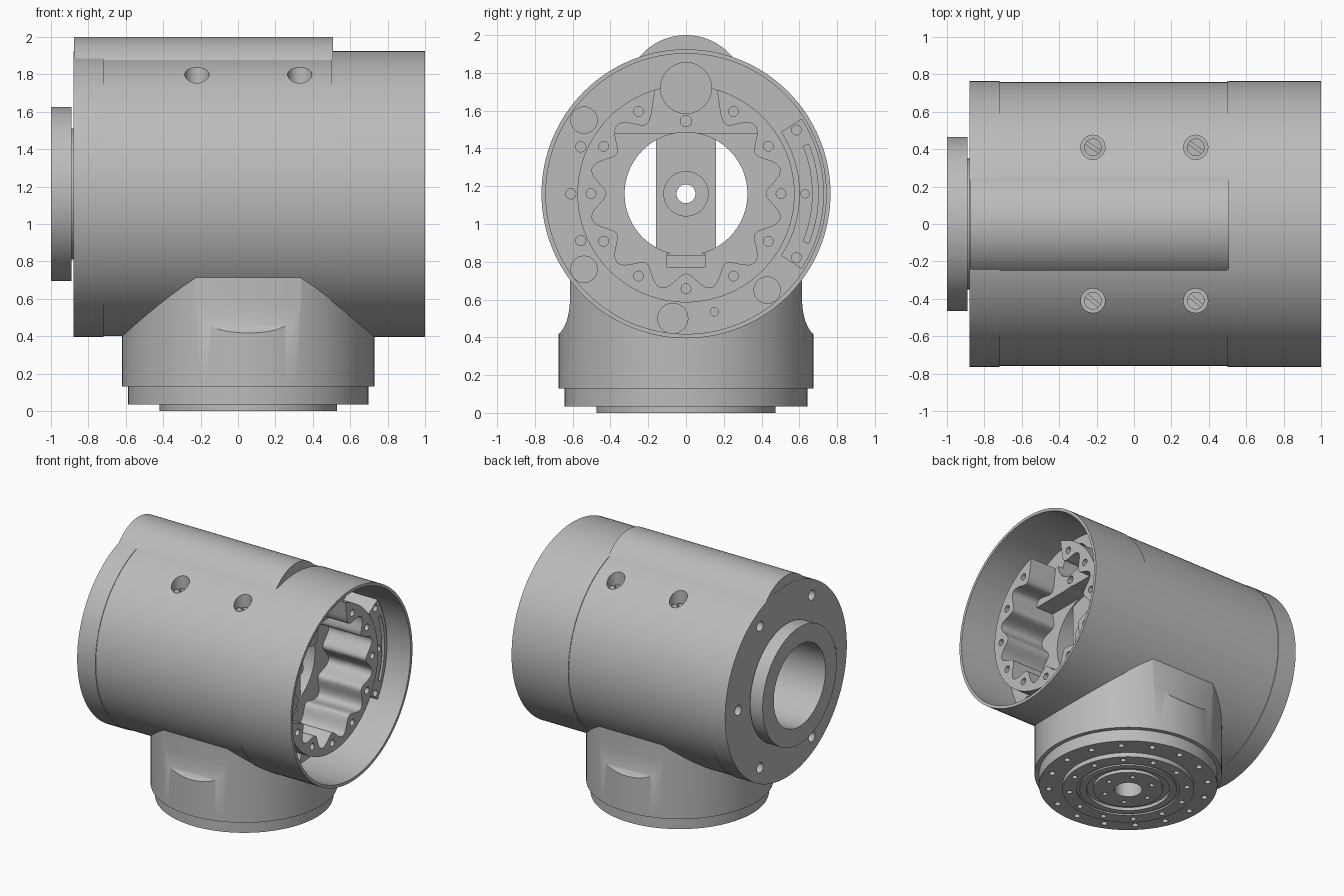
import bpy, bmesh
from math import sin, cos, pi, radians
from mathutils import Matrix

cube = bpy.data.objects.get("Cube")
if cube:
    bpy.data.objects.remove(cube)

SEG = 128
AXIS_Z = 1.16      # height of the housing axis
BASE_X = 0.055     # centre of the pedestal

grey = bpy.data.materials.new("machined grey")
grey.use_nodes = True
grey.diffuse_color = (0.5, 0.5, 0.5, 1)
grey.node_tree.nodes["Principled BSDF"].inputs["Base Color"].default_value = (0.5, 0.5, 0.5, 1)


def finish(bm, name):
    bmesh.ops.recalc_face_normals(bm, faces=bm.faces)
    mesh = bpy.data.meshes.new(name)
    bm.to_mesh(mesh)
    bm.free()
    mesh.materials.append(grey)
    obj = bpy.data.objects.new(name, mesh)
    bpy.context.collection.objects.link(obj)
    return obj


def place(u, v, w, axis):
    """2D point (u, v) at distance w along the axis."""
    return (w, u, v) if axis == 'X' else (u, v, w)


def prism(name, outlines, lo, hi, axis='X', bevel=0):
    """Extrude one or more separate outlines along an axis."""
    bm = bmesh.new()
    for pts in outlines:
        a = [bm.verts.new(place(u, v, lo, axis)) for u, v in pts]
        b = [bm.verts.new(place(u, v, hi, axis)) for u, v in pts]
        caps = [bm.faces.new(a), bm.faces.new(b)]
        for i in range(len(pts)):
            j = (i + 1) % len(pts)
            bm.faces.new((a[i], a[j], b[j], b[i]))
        if bevel:
            edges = list({e for f in caps for e in f.edges})
            bmesh.ops.bevel(bm, geom=edges, offset=bevel, segments=5,
                            profile=0.5, affect='EDGES', clamp_overlap=False)
    return finish(bm, name)


def lathe(name, profile, axis, centre):
    """Revolve a closed (along, radius) profile."""
    bm = bmesh.new()
    rings = []
    for i in range(SEG):
        t = 2 * pi * i / SEG
        rings.append([bm.verts.new(place(r * cos(t) + centre[0], r * sin(t) + centre[1], w, axis))
                      for w, r in profile])
    n = len(profile)
    for i in range(SEG):
        p, q = rings[i], rings[(i + 1) % SEG]
        for k in range(n):
            m = (k + 1) % n
            bm.faces.new((p[k], p[m], q[m], q[k]))
    return finish(bm, name)


def disc(u, v, r, n=24):
    return [(u + r * cos(2 * pi * i / n), v + r * sin(2 * pi * i / n)) for i in range(n)]


def circle_of_holes(centre, ring_r, r, angles):
    return [disc(centre[0] + ring_r * cos(radians(a)), centre[1] + ring_r * sin(radians(a)), r, 16)
            for a in angles]


def box(u0, u1, v0, v1):
    return [(u0, v0), (u1, v0), (u1, v1), (u0, v1)]


def arc_band(r0, r1, half):
    """Curved strip on the +y side of the housing axis."""
    steps = [radians(-half + 2 * half * i / 24) for i in range(25)]
    outer = [(r1 * cos(t), AXIS_Z + r1 * sin(t)) for t in steps]
    inner = [(r0 * cos(t), AXIS_Z + r0 * sin(t)) for t in reversed(steps)]
    return outer + inner


def combine(obj, tool, operation='DIFFERENCE'):
    mod = obj.modifiers.new("cut", 'BOOLEAN')
    mod.solver = 'EXACT'
    mod.operation = operation
    mod.object = tool
    bpy.context.view_layer.update()
    deps = bpy.context.evaluated_depsgraph_get()
    mesh = bpy.data.meshes.new_from_object(obj.evaluated_get(deps))
    obj.modifiers.clear()
    obj.data = mesh
    bpy.data.objects.remove(tool)


def cut(obj, outlines, lo, hi, axis='X'):
    combine(obj, prism("cutter", outlines, lo, hi, axis))


# Main housing with end flange, thin open sleeve and raised inner ring
housing = lathe("housing", [
    (-1, .325), (-1, .465), (-.89, .465), (-.89, .35), (-.88, .35), (-.88, .765),
    (-.72, .765), (-.72, .76), (.5, .76), (.5, .765), (1, .765), (1, .742),
    (.55, .742), (.55, .575), (.83, .575), (.83, .325)], 'X', (0, AXIS_Z))

# Ridge along the top
ridge = [(.32 * cos(radians(a)), 1.68 + .32 * sin(radians(a))) for a in range(20, 161, 4)]
combine(housing, prism("ridge", [ridge], -.878, .508, bevel=.06), 'UNION')

# Scalloped pocket inside the ring, with a flat top lower down
lobes = []
for i in range(192):
    t = 2 * pi * i / 192
    r = .468 - .046 * cos(12 * t)
    lobes.append((r * cos(t), AXIS_Z + r * sin(t)))
cut(housing, [lobes], .6, .9)
cut(housing, [[(u, min(v, 1.48)) for u, v in lobes]], .45, .61)
cut(housing, [[(-.2, 1.47), (.2, 1.47), (.155, 1.77), (-.155, 1.77)]], .6, .9)
cut(housing, [disc(0, 1.72, .135, 48), disc(0, 1.545, .03)], .3, .7)
cut(housing, [box(-.1, .1, .77, .845)], .38, .5)

# Bolt holes in the ring and recesses in the floor around it
centre = (0, AXIS_Z)
cut(housing, circle_of_holes(centre, .503, .026, [a for a in range(0, 360, 30) if a != 90]), .7, .9)
cut(housing, circle_of_holes(centre, .61, .027, (156, 180, 204))
    + [disc(-.07, .5, .08, 32), disc(.15, .535, .022), disc(-.54, .76, .07, 32),
       disc(.43, .65, .07, 32), disc(-.54, 1.55, .07, 32)], .5, .56)

# End face bolt holes
cut(housing, circle_of_holes(centre, .65, .04, (60, 120, 240, 300))
    + [disc(.6, AXIS_Z, .04, 16), disc(-.6, AXIS_Z, .04, 16)], -.95, -.75)

# Counterbored holes for the screws
SCREWS = [(x, y) for x in (-.22, .33) for y in (-.41, .41)]
cut(housing, [disc(x, y, .065, 32) for x, y in SCREWS], 1.68, 2.1, 'Z')

screws = prism("screws", [disc(x, y, .047, 32) for x, y in SCREWS], 1.67, 1.74, 'Z')
slots = []
for x, y in SCREWS:
    rot = Matrix.Rotation(radians(-35 if y > 0 else -40), 2)
    slots.append([tuple(rot @ Matrix.Identity(2).col[0] * u + rot @ Matrix.Identity(2).col[1] * v)
                  for u, v in box(-.06, .06, -.009, .009)])
    slots[-1] = [(u + x, v + y) for u, v in slots[-1]]
cut(screws, slots, 1.72, 1.8, 'Z')

# Crossbar with hub spanning the central bore
crossbar = prism("crossbar", [box(-.16, .16, AXIS_Z - .33, AXIS_Z + .33)], .3, .44)
combine(crossbar, prism("hub", [disc(0, AXIS_Z, .12, 48)], .4, .455), 'UNION')
cut(crossbar, [disc(0, AXIS_Z, .05, 32)], .2, .6)

# Curved bracket beside the ring
bracket = prism("curved_bracket", [arc_band(.6, .73, 33)], .53, .8)
cut(bracket, [arc_band(.67, .7, 22)], .65, .9)
cut(bracket, circle_of_holes(centre, .675, .026, (-30, 30))
    + circle_of_holes(centre, .63, .022, (0,)), .7, .9)

# Pedestal with stepped mounting face
pedestal = lathe("pedestal", [
    (0, .1), (0, .25), (.025, .25), (.025, .3), (0, .3), (0, .35), (.012, .35),
    (.012, .37), (0, .37), (0, .475), (.035, .475), (.035, .643), (.13, .643),
    (.13, .675), (.9, .675), (.9, .1)], 'Z', (BASE_X, 0))
cut(pedestal, [disc(0, AXIS_Z, .752, SEG)], -1, 1)

# Scooped flats on the front and back of the pedestal
scoop = [(.615, 1), (.615, .58), (.619, .54), (.63, .49), (.645, .455),
         (.66, .432), (.68, .412), (.9, .412), (.9, 1)]
cut(pedestal, [scoop, [(-u, v) for u, v in scoop]], -1, 1)

# Mounting holes underneath
foot = (BASE_X, 0)
cut(pedestal, circle_of_holes(foot, .575, .022, [i * 22.5 for i in range(16)])
    + circle_of_holes(foot, .425, .02, range(15, 360, 30))
    + circle_of_holes(foot, .18, .018, range(0, 360, 60)), -.1, .12, 'Z')

# Smooth curved surfaces, crisp edges
bpy.ops.object.select_all(action='DESELECT')
for obj in (housing, screws, crossbar, bracket, pedestal):
    obj.select_set(True)
    bpy.context.view_layer.objects.active = obj
bpy.ops.object.shade_smooth_by_angle(angle=radians(30))
